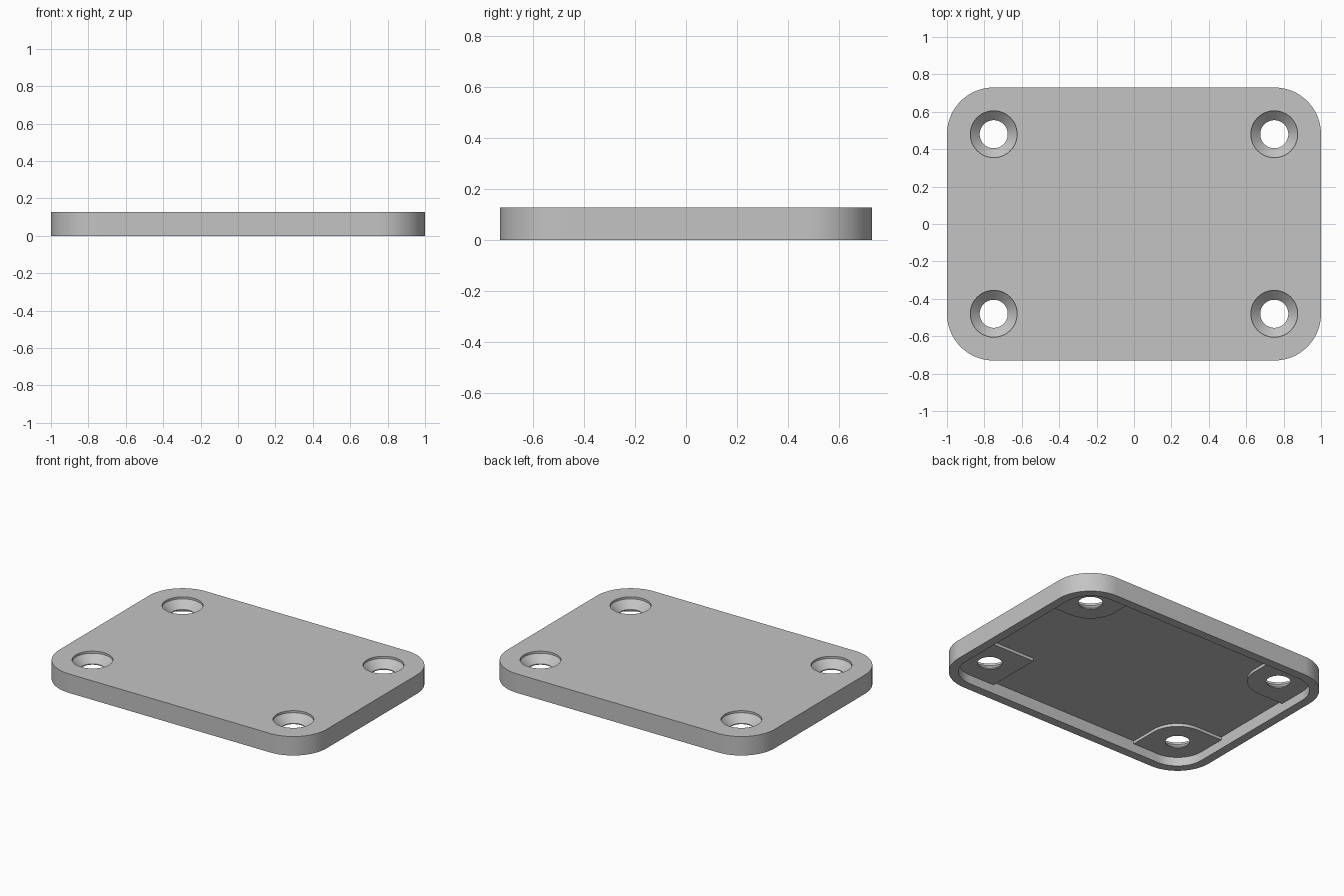
import bpy, bmesh
from math import cos, sin, pi

cube = bpy.data.objects.get("Cube")
if cube:
    bpy.data.objects.remove(cube, do_unlink=True)

# Overall sizes
HALF_X, HALF_Y, HEIGHT = 1.0, 0.73, 0.128
CORNER = 0.25            # outer corner radius; the screw holes share its centre
RIM = 0.06               # width of the rim around the underside pocket
FLOOR_Z, BOSS_Z = 0.08, 0.06
HOLE_X, HOLE_Y = HALF_X - CORNER, HALF_Y - CORNER
BOSS = CORNER - RIM

grey = bpy.data.materials.new("plain grey")
grey.use_nodes = True
grey.diffuse_color = (0.55, 0.55, 0.55, 1)
grey.node_tree.nodes["Principled BSDF"].inputs["Base Color"].default_value = (0.55, 0.55, 0.55, 1)


def make_object(name, rings):
    """Solid skinned through equal rings of points, capped at both ends."""
    bm = bmesh.new()
    loops = [[bm.verts.new(p) for p in ring] for ring in rings]
    n = len(loops[0])
    for low, high in zip(loops, loops[1:]):
        for i in range(n):
            j = (i + 1) % n
            bm.faces.new((low[i], low[j], high[j], high[i]))
    bm.faces.new(loops[0])
    bm.faces.new(loops[-1])
    bmesh.ops.recalc_face_normals(bm, faces=bm.faces)
    mesh = bpy.data.meshes.new(name)
    bm.to_mesh(mesh)
    bm.free()
    mesh.materials.append(grey)
    obj = bpy.data.objects.new(name, mesh)
    bpy.context.collection.objects.link(obj)
    return obj


def rounded_outline(low, high, radii, steps=24):
    """Rectangle outline; radii start at the +x +y corner, anticlockwise."""
    signs = ((1, 1), (-1, 1), (-1, -1), (1, -1))
    points = []
    for k, ((sx, sy), r) in enumerate(zip(signs, radii)):
        x = (high if sx > 0 else low)[0] - sx * r
        y = (high if sy > 0 else low)[1] - sy * r
        for i in range(steps + 1 if r else 1):
            a = (k + i / steps) * pi / 2
            points.append((x + r * cos(a), y + r * sin(a)))
    return points


def prism(name, outline, z0, z1):
    return make_object(name, [[(x, y, z) for x, y in outline] for z in (z0, z1)])


def combine(target, tool, operation):
    tool.hide_render = True
    mod = target.modifiers.new(tool.name, "BOOLEAN")
    mod.operation, mod.object, mod.solver = operation, tool, "EXACT"
    bpy.context.view_layer.objects.active = target
    bpy.ops.object.modifier_apply(modifier=mod.name)
    bpy.data.objects.remove(tool, do_unlink=True)


# Plate with a shallow pocket underneath
plate = prism("cover_plate", rounded_outline((-HALF_X, -HALF_Y), (HALF_X, HALF_Y), [CORNER] * 4), 0, HEIGHT)
ix, iy = HALF_X - RIM, HALF_Y - RIM
pocket = prism("pocket_cutter", rounded_outline((-ix, -iy), (ix, iy), [BOSS] * 4), -0.1, FLOOR_Z)
combine(plate, pocket, "DIFFERENCE")

corners = [(sx, sy) for sx in (1, -1) for sy in (1, -1)]

# Corner pads: rounded towards the middle, except one square pad
for sx, sy in corners:
    inner = 0 if (sx, sy) == (1, -1) else BOSS
    reach = BOSS + 0.03
    outline = rounded_outline((-BOSS, -BOSS), (reach, reach), (reach, 0, inner, 0))
    outline = [(sx * (HOLE_X + x), sy * (HOLE_Y + y)) for x, y in outline]
    combine(plate, prism("corner_pad", outline, BOSS_Z, FLOOR_Z + 0.02), "UNION")

# Countersunk screw holes
profile = ((0.075, -0.1), (0.075, 0.066), (0.125, 0.114), (0.125, 0.2))
for sx, sy in corners:
    rings = [[(sx * HOLE_X + r * cos(i * pi / 32), sy * HOLE_Y + r * sin(i * pi / 32), z)
              for i in range(64)] for r, z in profile]
    combine(plate, make_object("screw_hole_cutter", rings), "DIFFERENCE")

# Smooth curved walls, crisp edges
bpy.ops.object.select_all(action="DESELECT")
plate.select_set(True)
bpy.context.view_layer.objects.active = plate
bpy.ops.object.shade_smooth_by_angle(angle=pi / 6)
